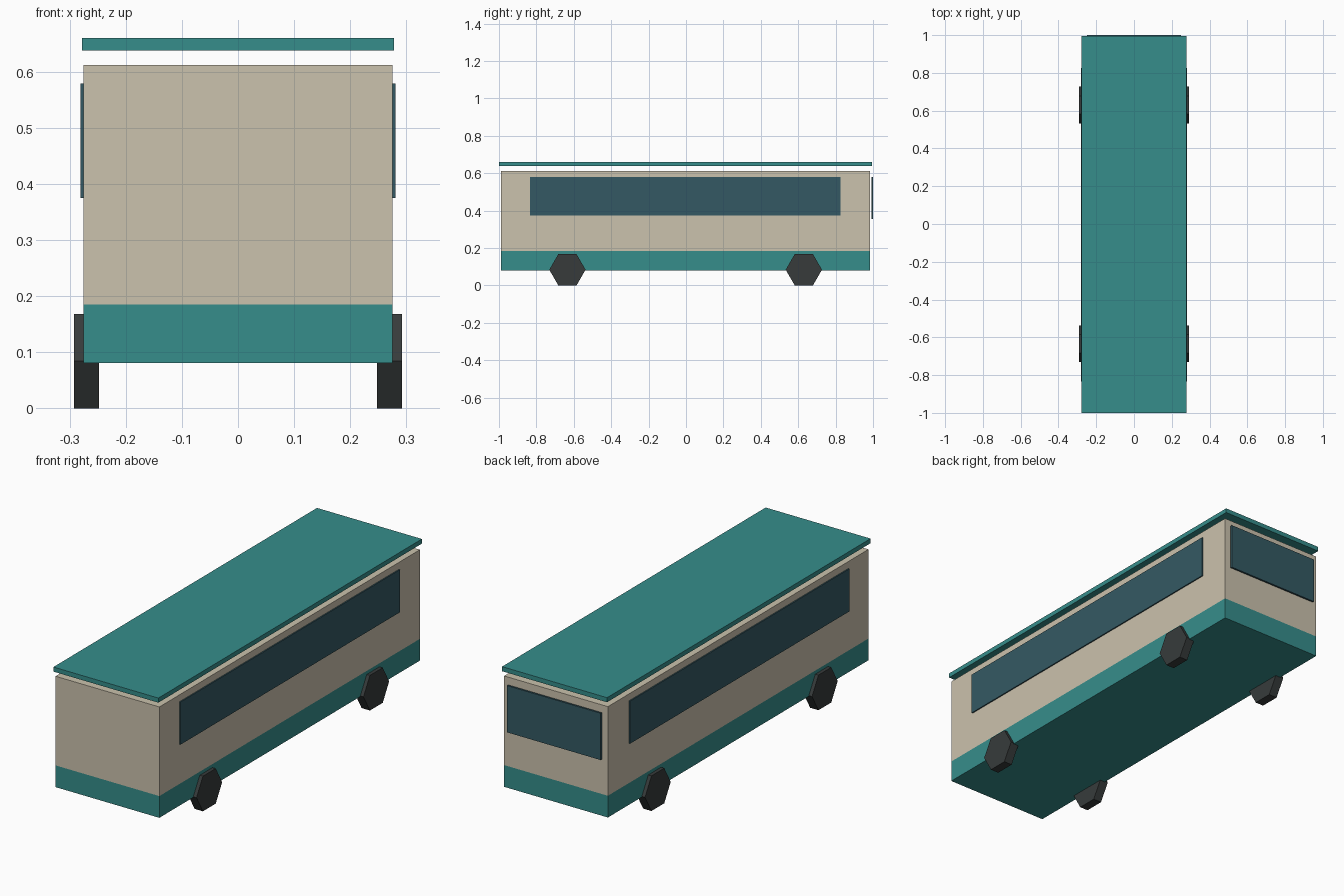
import bpy
import bmesh
import math
from mathutils import Matrix

if "Cube" in bpy.data.objects:
    bpy.data.objects.remove(bpy.data.objects["Cube"])


def material(name, r, g, b):
    def lin(c):
        c /= 255
        return c / 12.92 if c <= 0.04045 else ((c + 0.055) / 1.055) ** 2.4
    m = bpy.data.materials.new(name)
    m.diffuse_color = (lin(r), lin(g), lin(b), 1)
    m.use_nodes = True
    m.node_tree.nodes["Principled BSDF"].inputs["Base Color"].default_value = m.diffuse_color
    return m


teal = material("teal paint", 54, 141, 139)
cream = material("cream paint", 203, 194, 173)
glass = material("dark blue glass", 52, 89, 99)
rubber = material("dark rubber", 55, 59, 59)


def add_object(name, bm, mat):
    bmesh.ops.recalc_face_normals(bm, faces=bm.faces)
    mesh = bpy.data.meshes.new(name)
    bm.to_mesh(mesh)
    bm.free()
    mesh.materials.append(mat)
    obj = bpy.data.objects.new(name, mesh)
    bpy.context.collection.objects.link(obj)
    return obj


def box(name, x, y, z, mat):
    """Box from (min, max) ranges."""
    bm = bmesh.new()
    bmesh.ops.create_cube(bm, size=1)
    for v in bm.verts:
        v.co = [r[0] if c < 0 else r[1] for c, r in zip(v.co, (x, y, z))]
    return add_object(name, bm, mat)


def wheel(name, x, y, mat):
    """Six-sided wheel with its axle along x and a flat side on the ground."""
    radius, width = 0.097, 0.044
    height = radius * math.cos(math.pi / 6)
    bm = bmesh.new()
    profile = [bm.verts.new((x - width / 2,
                             y + radius * math.cos(i * math.pi / 3),
                             height + radius * math.sin(i * math.pi / 3)))
               for i in range(6)]
    face = bm.faces.new(profile)
    new = bmesh.ops.extrude_face_region(bm, geom=[face], use_keep_orig=True)["geom"]
    moved = [g for g in new if isinstance(g, bmesh.types.BMVert)]
    bmesh.ops.translate(bm, verts=moved, vec=(width, 0, 0))
    return add_object(name, bm, mat)


# Shell: lower skirt, upper body, and roof panel held clear above it
body_x, body_y = (-0.275, 0.275), (-0.988, 0.984)
box("lower_skirt", body_x, body_y, (0.081, 0.185), teal)
box("upper_body", body_x, body_y, (0.185, 0.612), cream)
box("roof_panel", (-0.278, 0.278), (-1.0, 0.995), (0.638, 0.66), teal)

# Glazing
for side, label in ((-1, "left"), (1, "right")):
    xs = sorted((side * 0.274, side * 0.281))
    box(label + "_window", xs, (-0.835, 0.825), (0.375, 0.579), glass)
box("rear_window", (-0.248, 0.248), (0.991, 1.0), (0.355, 0.579), glass)

# Wheels
for side, label in ((-1, "left"), (1, "right")):
    for y, end in ((-0.634, "front"), (0.63, "rear")):
        wheel(f"{end}_{label}_wheel", side * 0.27, y, rubber)
